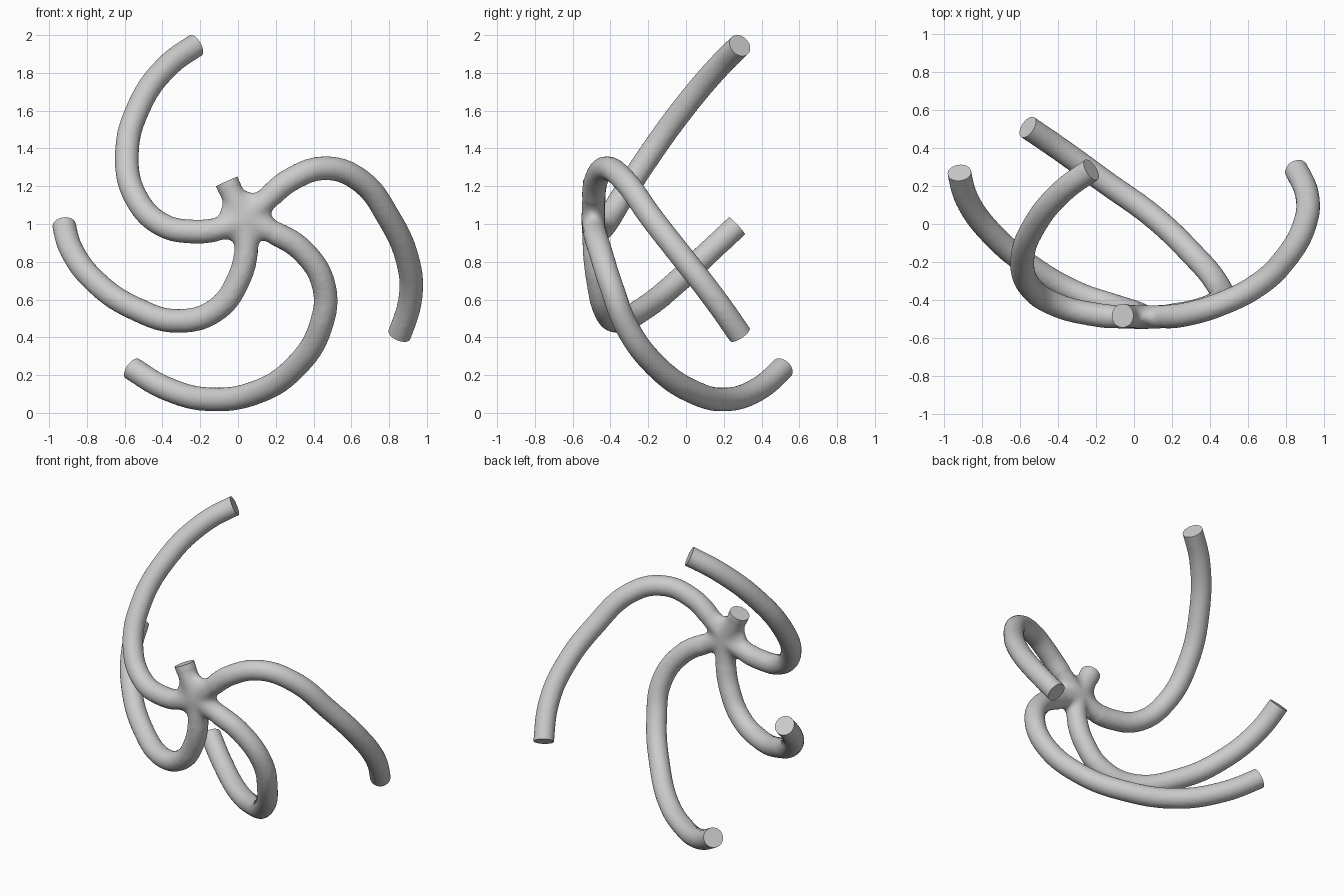
import bpy, bmesh
from mathutils import Vector

if "Cube" in bpy.data.objects:
    bpy.data.objects.remove(bpy.data.objects["Cube"])

R = 0.064
HUB = Vector((0.04, -0.492, 1.03))
# centre lines of the curling arms, from hub to tip
ARMS = [
    [(-0.08, -0.49, 0.98), (-0.22, -0.475, 0.96), (-0.4, -0.43, 0.995), (-0.54, -0.34, 1.14),
     (-0.588, -0.19, 1.37), (-0.52, 0.0, 1.63), (-0.38, 0.17, 1.83), (-0.225, 0.285, 1.945)],
    [(0.14, -0.49, 1.12), (0.28, -0.475, 1.235), (0.46, -0.42, 1.295), (0.64, -0.33, 1.235),
     (0.8, -0.18, 1.03), (0.9, -0.0, 0.8), (0.914, 0.14, 0.62), (0.855, 0.285, 0.415)],
    [(0.17, -0.485, 0.965), (0.34, -0.455, 0.86), (0.455, -0.395, 0.67), (0.435, -0.31, 0.45),
     (0.3, -0.15, 0.24), (0.1, 0.04, 0.11), (-0.15, 0.22, 0.072), (-0.37, 0.38, 0.125), (-0.56, 0.51, 0.235)],
    [(0.045, -0.485, 0.87), (0.0, -0.465, 0.7), (-0.11, -0.43, 0.55), (-0.3, -0.365, 0.487),
     (-0.55, -0.22, 0.555), (-0.76, -0.04, 0.7), (-0.88, 0.13, 0.86), (-0.92, 0.27, 0.99)],
    [(-0.01, -0.487, 1.12), (-0.06, -0.483, 1.225)],
]


def tube(points):
    cu = bpy.data.curves.new("arm", 'CURVE')
    cu.dimensions = '3D'
    cu.bevel_depth = R
    cu.bevel_resolution = 6
    cu.resolution_u = 10
    cu.use_fill_caps = True
    sp = cu.splines.new('BEZIER')
    sp.bezier_points.add(len(points) - 1)
    for bp, p in zip(sp.bezier_points, points):
        bp.co = p
        bp.handle_left_type = bp.handle_right_type = 'AUTO'
    ob = bpy.data.objects.new("arm", cu)
    bpy.context.collection.objects.link(ob)
    return ob


# tubes, run slightly long so the tips can be cut flat
parts, tips = [], []
for arm in ARMS:
    pts = [HUB] + [Vector(p) for p in arm]
    a, b, c = pts[-3:]
    d = ((c - b).normalized() * 1.4 - (b - a).normalized() * 0.4).normalized()
    tips.append((c, d))
    parts.append(tube(pts + [c + d * 0.05]))

bpy.ops.object.select_all(action='DESELECT')
for ob in parts:
    ob.select_set(True)
bpy.context.view_layer.objects.active = parts[0]
bpy.ops.object.convert(target='MESH')

# flattened core that fills the webs between the arms
bpy.ops.mesh.primitive_uv_sphere_add(segments=24, ring_count=12, radius=1, location=HUB)
core = bpy.context.object
core.scale = (0.145, 0.06, 0.145)
for ob in parts:
    ob.select_set(True)
bpy.context.view_layer.objects.active = parts[0]
bpy.ops.object.join()
body = bpy.context.object
body.name = "curling_arms"
bpy.ops.object.transform_apply(location=True, rotation=True, scale=True)

# fuse into one skin
mod = body.modifiers.new("fuse", 'REMESH')
mod.mode = 'VOXEL'
mod.voxel_size = 0.013
bpy.ops.object.modifier_apply(modifier=mod.name)

bm = bmesh.new()
bm.from_mesh(body.data)
# light smoothing everywhere, stronger blending at the hub
for _ in range(2):
    bmesh.ops.smooth_vert(bm, verts=bm.verts[:], factor=0.5, use_axis_x=True, use_axis_y=True, use_axis_z=True)
near = [v for v in bm.verts if (v.co - HUB).length < 0.19]
for _ in range(10):
    bmesh.ops.smooth_vert(bm, verts=near, factor=0.5, use_axis_x=True, use_axis_y=True, use_axis_z=True)

# flat cut at each tip
for c, d in tips:
    faces = [f for f in bm.faces if (f.calc_center_median() - c).length < 0.13
             and (f.calc_center_median() - c).dot(d) > -0.03]
    geom = set(faces)
    for f in faces:
        geom.update(f.edges)
        geom.update(f.verts)
    bmesh.ops.bisect_plane(bm, geom=list(geom), dist=1e-5, plane_co=c, plane_no=d, clear_outer=True)
    bmesh.ops.holes_fill(bm, edges=[e for e in bm.edges if e.is_boundary], sides=0)
bmesh.ops.recalc_face_normals(bm, faces=bm.faces[:])
bm.to_mesh(body.data)
bm.free()
bpy.ops.object.shade_smooth_by_angle(angle=0.7)
